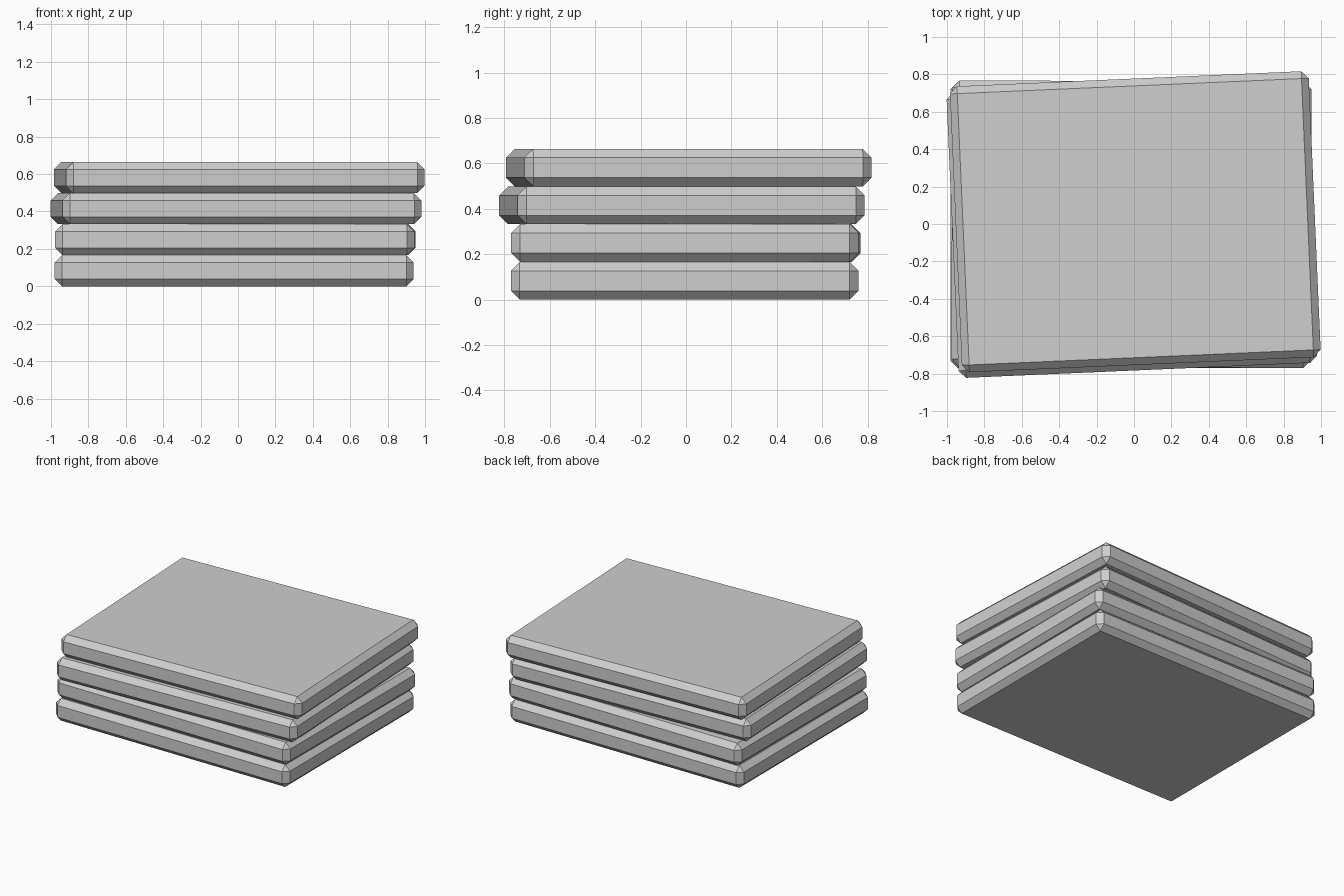
import bpy
from math import radians

cube = bpy.data.objects.get("Cube")
if cube:
    bpy.data.objects.remove(cube, do_unlink=True)

WIDTH, DEPTH, THICK, CHAMFER = 1.92, 1.53, 0.166, 0.039

# Single light grey material
grey = bpy.data.materials.new("light_grey")
grey.use_nodes = True
colour = (0.62, 0.62, 0.62, 1)
grey.diffuse_color = colour
grey.node_tree.nodes["Principled BSDF"].inputs["Base Color"].default_value = colour


def slab(name, level, x, y, turn):
    """Chamfered flat slab at a stack level, slightly shifted and turned."""
    bpy.ops.mesh.primitive_cube_add(size=1, location=(x, y, (level + 0.5) * THICK))
    ob = bpy.context.object
    ob.name = name
    ob.scale = (WIDTH, DEPTH, THICK)
    bpy.ops.object.transform_apply(location=False, rotation=False, scale=True)
    ob.rotation_euler.z = radians(turn)
    bevel = ob.modifiers.new("chamfer", 'BEVEL')
    bevel.width = CHAMFER
    bevel.segments = 1
    ob.data.materials.append(grey)


# Loose stack, bottom to top
stack = [
    ("bottom_slab", -0.021, -0.006, 0),
    ("lower_slab", -0.014, -0.001, -0.25),
    ("upper_slab", -0.011, -0.018, 2.5),
    ("top_slab", 0.007, 0.012, 2.5),
]
for level, (name, x, y, turn) in enumerate(stack):
    slab(name, level, x, y, turn)
